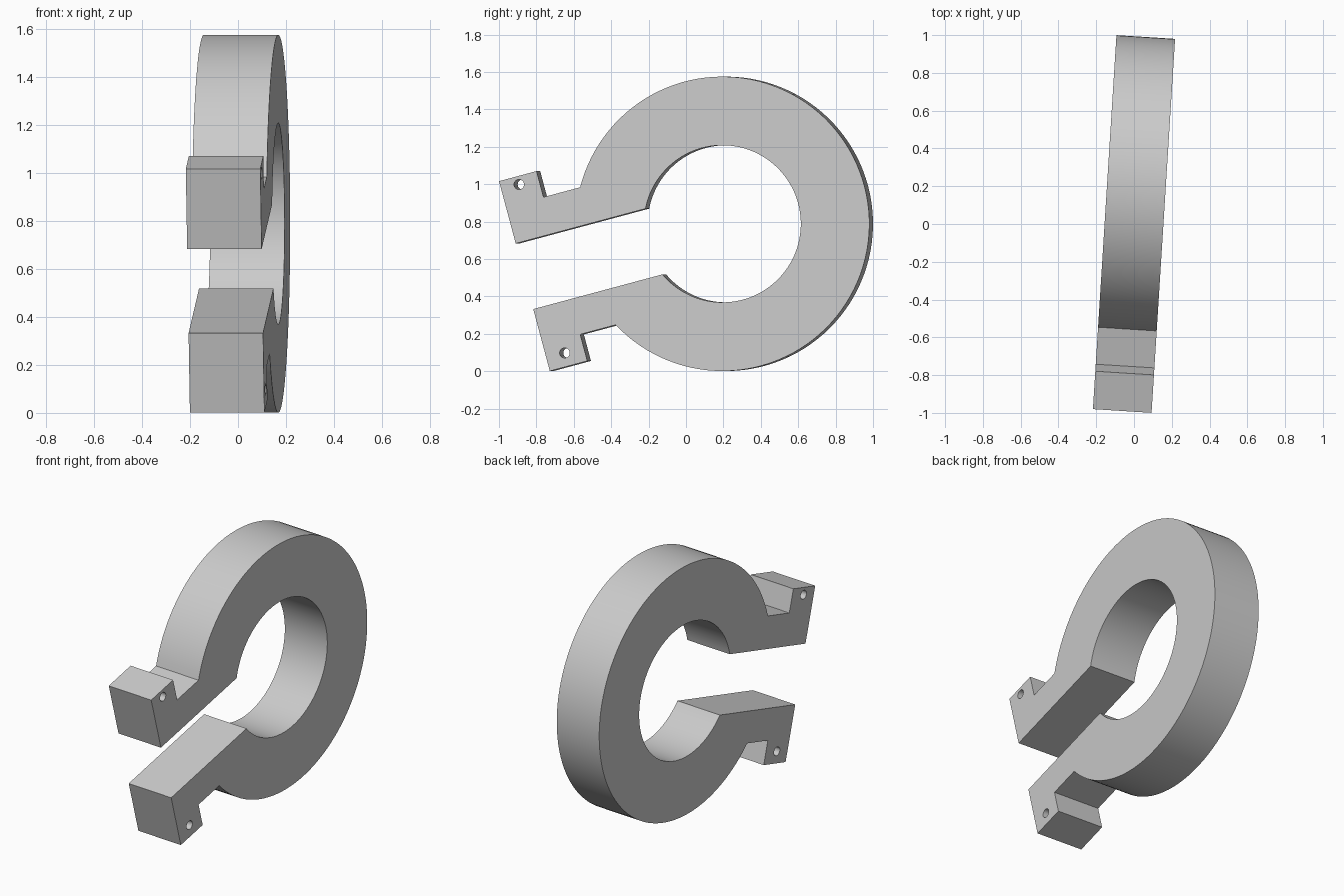
import bpy, bmesh
from math import sin, cos, asin, pi, radians
from mathutils import Matrix

if "Cube" in bpy.data.objects:
    bpy.data.objects.remove(bpy.data.objects["Cube"])

OUTER, INNER, DEPTH = 0.787, 0.42, 0.311
CENTRE = (0.205, 0.788)
TILT, TURN = radians(15), radians(-3.6)

grey = bpy.data.materials.new("plain grey")
grey.use_nodes = True
colour = (0.6, 0.6, 0.6, 1)
grey.diffuse_color = colour
grey.node_tree.nodes["Principled BSDF"].inputs["Base Color"].default_value = colour


def arc(radius, start, end, count, centre=(0, 0)):
    return [(centre[0] + radius * cos(start + (end - start) * i / count),
             centre[1] + radius * sin(start + (end - start) * i / count))
            for i in range(count + 1)]


def ring_arc(radius, low, high):
    """Arc round the back of the ring, between two heights on the arm side."""
    return arc(radius, asin(-low / radius) - pi, pi - asin(high / radius), 96)


def add_loop(curve, points):
    spline = curve.splines.new("POLY")
    spline.points.add(len(points) - 1)
    for point, (x, y) in zip(spline.points, points):
        point.co = (CENTRE[0] + x * cos(TILT) - y * sin(TILT),
                    CENTRE[1] + x * sin(TILT) + y * cos(TILT), 0, 1)
    spline.use_cyclic_u = True


# Outline: ring, upper jaw arm with hooked end, lower jaw arm with hooked end
TIP, HOOK = -1.097, -0.889
outline = ring_arc(OUTER, -0.374, 0.386)
outline += [(HOOK, 0.386), (HOOK, 0.53), (TIP, 0.53), (TIP, 0.185)]
outline += ring_arc(INNER, -0.178, 0.185)[::-1]
outline += [(TIP, -0.178), (TIP, -0.521), (HOOK, -0.521), (HOOK, -0.374)]

curve = bpy.data.curves.new("clamp_ring", "CURVE")
curve.dimensions = "2D"
curve.fill_mode = "BOTH"
curve.extrude = DEPTH / 2
add_loop(curve, outline)

# Pin holes through the hooked ends
for centre in ((-0.998, 0.485), (-0.995, -0.448)):
    add_loop(curve, arc(0.027, 0, 2 * pi, 24, centre)[:-1])

clamp = bpy.data.objects.new("clamp_ring", curve)
bpy.context.collection.objects.link(clamp)
bpy.ops.object.select_all(action="DESELECT")
clamp.select_set(True)
bpy.context.view_layer.objects.active = clamp
bpy.ops.object.convert(target="MESH")
clamp = bpy.context.object

# Stand the plate upright, turn it slightly and weld its caps to its walls
upright = Matrix(((0, 0, 1), (1, 0, 0), (0, 1, 0))).to_4x4()
clamp.data.transform(Matrix.Rotation(TURN, 4, "Z") @ upright)
bm = bmesh.new()
bm.from_mesh(clamp.data)
bmesh.ops.remove_doubles(bm, verts=bm.verts, dist=0.0001)
bmesh.ops.recalc_face_normals(bm, faces=bm.faces)
bm.to_mesh(clamp.data)
bm.free()
clamp.data.materials.clear()
clamp.data.materials.append(grey)
bpy.ops.object.shade_smooth_by_angle(angle=radians(30))
